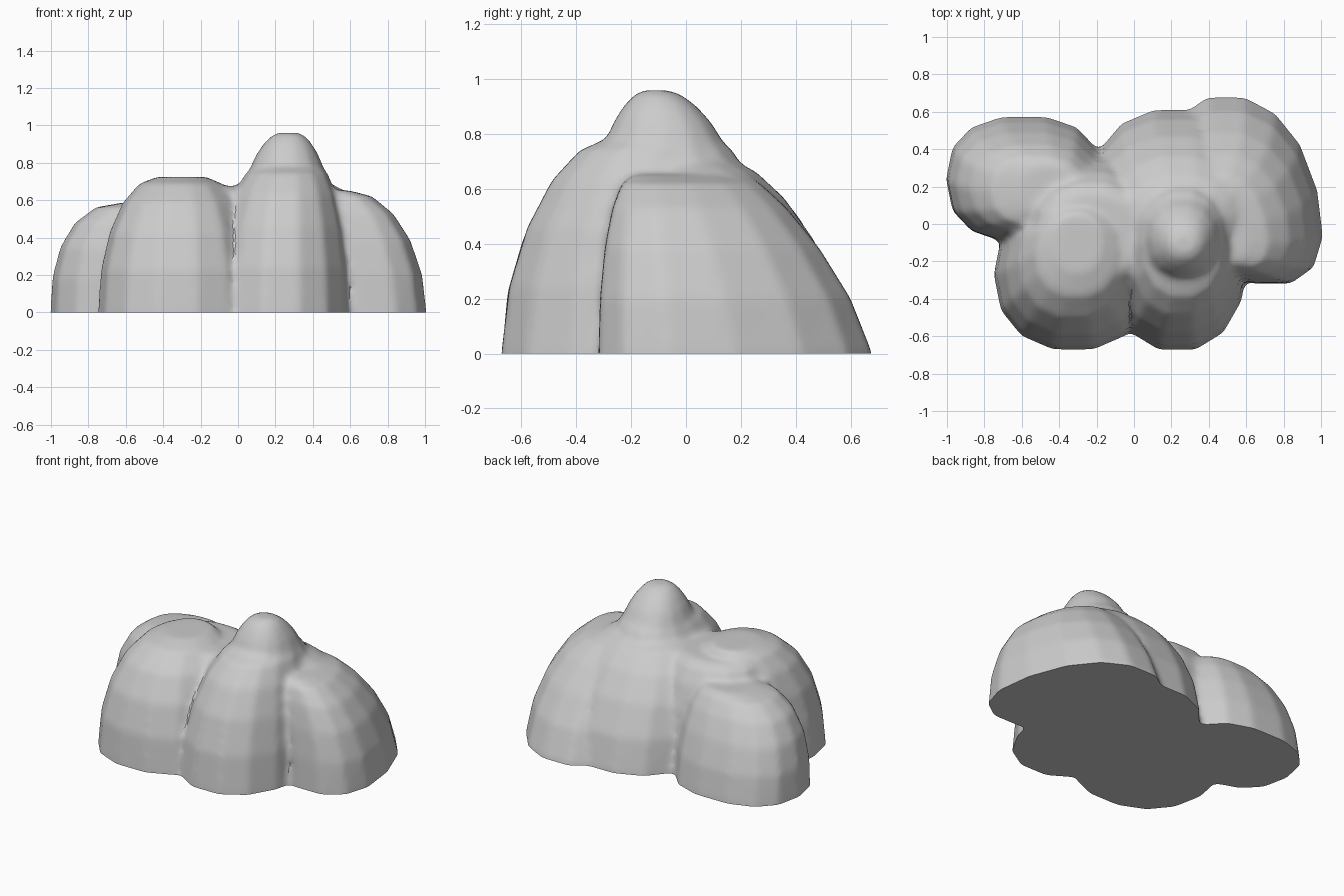
import bpy, bmesh, math

if "Cube" in bpy.data.objects:
    bpy.data.objects.remove(bpy.data.objects["Cube"])

SIDES, STEPS = 14, 5


def lobe(name, base, top, z0, z1, e=2.0, back=None, power=2.2, skew=0.0):
    """Rounded lobe: base box (x0, x1, y0, y1) curving in to a top box.
    e sets the bulge of the sides, back that of the +y side.
    A short skirt hangs below z0 and is trimmed later."""
    bm = bmesh.new()
    loops = []
    for k in range(-1, STEPS + 1):
        s = math.sin(math.pi / 2 * max(k, 0) / STEPS)
        bulges = (e, e, e, back or e)
        x0, x1, y0, y1 = (b + (t - b) * (1 - max(0, 1 - s ** p) ** (1 / p))
                          for b, t, p in zip(base, top, bulges))
        cx, cy, rx, ry = (x0 + x1) / 2, (y0 + y1) / 2, (x1 - x0) / 2, (y1 - y0) / 2
        z = z0 - 0.12 if k < 0 else z0 + (z1 - z0) * s
        loop = []
        for i in range(SIDES):
            a = 2 * math.pi * i / SIDES
            c, d = math.cos(a), math.sin(a)
            u = math.copysign(abs(c) ** (2 / power), c)
            v = math.copysign(abs(d) ** (2 / power), d)
            loop.append(bm.verts.new((cx + rx * u + skew * ry * v, cy + ry * v, z)))
        loops.append(loop)
    for lo, hi in zip(loops, loops[1:]):
        for i in range(SIDES):
            j = (i + 1) % SIDES
            bm.faces.new((lo[i], lo[j], hi[j], hi[i]))
    bm.faces.new(loops[0][::-1])
    bm.faces.new(loops[-1])
    me = bpy.data.meshes.new(name)
    bm.to_mesh(me)
    bm.free()
    ob = bpy.data.objects.new(name, me)
    bpy.context.collection.objects.link(ob)
    return ob


# Front shoulder below the peak
rock = lobe("rock", (-0.15, 0.61, -0.685, 0.35), (0.10, 0.44, -0.30, 0.12), 0, 0.78, e=1.75)

others = [
    # Rounded peak
    lobe("peak", (0.04, 0.48, -0.32, 0.17), (0.21, 0.33, -0.16, -0.06), 0.68, 0.96, e=1.5),
    # Front left lobe
    lobe("front_left_lobe", (-0.75, 0.10, -0.68, 0.14), (-0.43, -0.17, -0.26, 0.06), 0, 0.725),
    # Saddle joining the left lobes to the peak
    lobe("saddle", (-0.60, 0.15, -0.40, 0.39), (-0.48, 0.04, -0.28, 0.16), 0, 0.675,
         e=2.4, back=1.8),
    # Low back left lobe
    lobe("back_left_lobe", (-1.005, -0.17, -0.10, 0.58), (-0.60, -0.32, 0.05, 0.32), 0, 0.59,
         e=2.4, back=1.5, power=2.4),
    # Right lobe
    lobe("right_lobe", (0.25, 0.98, -0.33, 0.69), (0.38, 0.58, -0.20, 0.22), 0, 0.652,
         back=1.3, power=2.3, skew=-0.25),
    # Sloping back lobe
    lobe("back_lobe", (-0.22, 0.66, -0.20, 0.62), (0.05, 0.48, -0.15, 0.18), 0, 0.70,
         e=2.2, back=1.5),
]

# Merge the lobes into one solid rock
bpy.context.view_layer.objects.active = rock
rock.select_set(True)


def apply(kind, **settings):
    mod = rock.modifiers.new(kind, kind)
    for key, value in settings.items():
        setattr(mod, key, value)
    bpy.ops.object.modifier_apply(modifier=mod.name)


for ob in others:
    apply('BOOLEAN', operation='UNION', solver='EXACT', object=ob)
    bpy.data.objects.remove(ob)

# Weather the creases between lobes
apply('REMESH', mode='VOXEL', voxel_size=0.02)
apply('SMOOTH', factor=0.5, iterations=8)

# Trim the skirt to a flat underside
bm = bmesh.new()
bm.from_mesh(rock.data)
cut = bmesh.ops.bisect_plane(bm, geom=bm.verts[:] + bm.edges[:] + bm.faces[:],
                             plane_co=(0, 0, 0), plane_no=(0, 0, -1), clear_outer=True)
rim = [g for g in cut["geom_cut"] if isinstance(g, bmesh.types.BMEdge)]
bmesh.ops.contextual_create(bm, geom=rim)
bmesh.ops.recalc_face_normals(bm, faces=bm.faces[:])
bm.to_mesh(rock.data)
bm.free()
bpy.ops.object.shade_smooth_by_angle(angle=math.radians(32))
